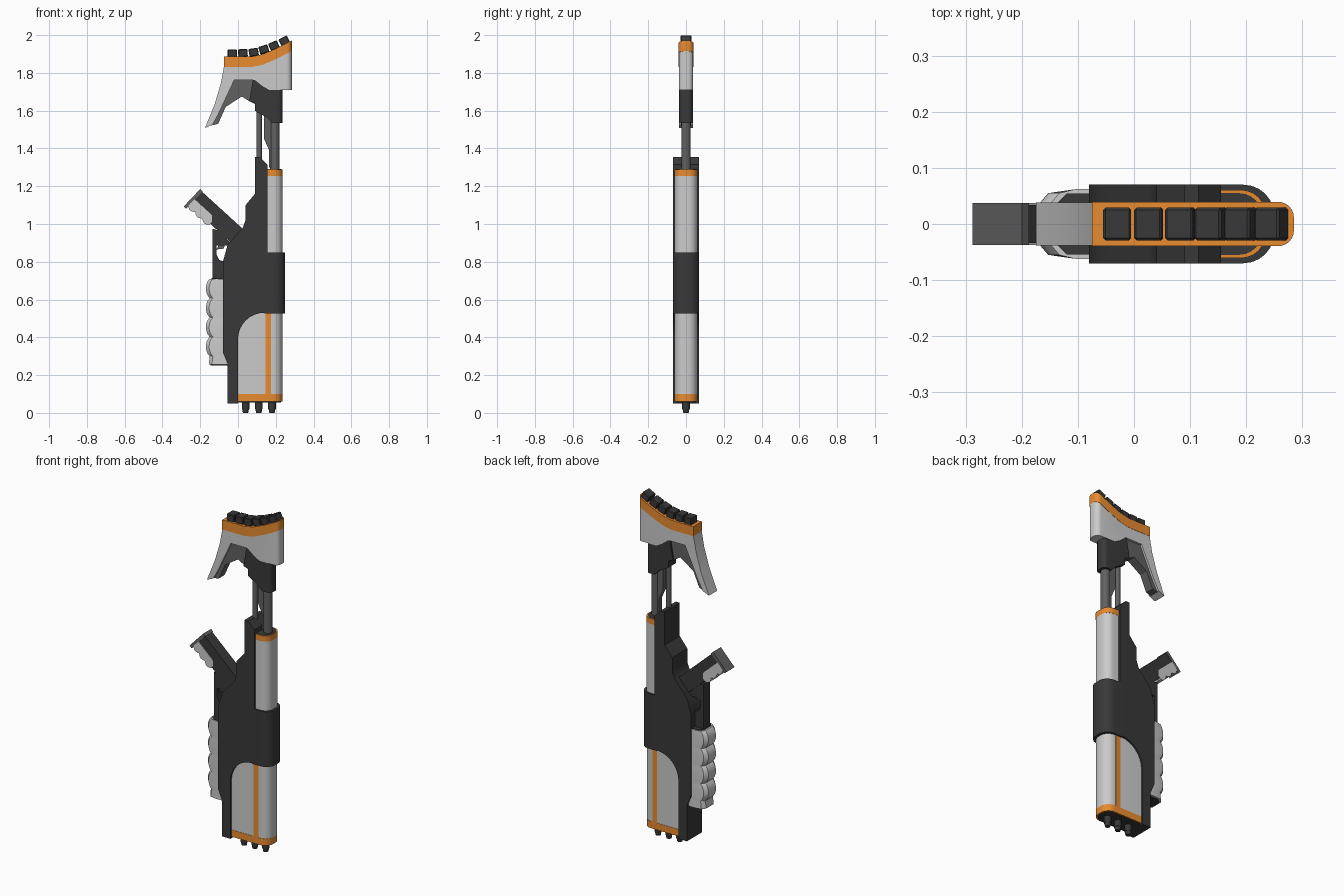
import bpy, bmesh, math
from mathutils import Matrix, Vector

if "Cube" in bpy.data.objects:
    bpy.data.objects.remove(bpy.data.objects["Cube"])


def material(name, rgb):
    m = bpy.data.materials.new(name)
    m.use_nodes = True
    m.diffuse_color = (*rgb, 1)
    m.node_tree.nodes["Principled BSDF"].inputs["Base Color"].default_value = (*rgb, 1)
    return m


DARK = material("dark_metal", (0.04, 0.04, 0.04))
MID = material("mid_metal", (0.12, 0.12, 0.12))
ORANGE = material("orange_trim", (0.8, 0.26, 0.03))
GREY = None


def finish(name, bm, mat):
    bmesh.ops.recalc_face_normals(bm, faces=bm.faces)
    mesh = bpy.data.meshes.new(name)
    bm.to_mesh(mesh)
    bm.free()
    ob = bpy.data.objects.new(name, mesh)
    bpy.context.collection.objects.link(ob)
    if mat:
        mesh.materials.append(mat)
    bpy.ops.object.select_all(action="DESELECT")
    ob.select_set(True)
    bpy.context.view_layer.objects.active = ob
    bpy.ops.object.shade_smooth_by_angle(angle=math.radians(30))
    return ob


def prism(name, pts, half, mat=GREY, round_back=0, chamfer=0):
    """Extrude an xz profile to +-half in y; optionally round its +x corners."""
    bm = bmesh.new()
    face = bm.faces.new([bm.verts.new((x, -half, z)) for x, z in pts])
    new = bmesh.ops.extrude_face_region(bm, geom=[face])["geom"]
    bmesh.ops.translate(bm, vec=(0, 2 * half, 0),
                        verts=[v for v in new if isinstance(v, bmesh.types.BMVert)])
    bmesh.ops.recalc_face_normals(bm, faces=bm.faces)
    back = max(x for x, z in pts) - 1e-4
    front = min(x for x, z in pts) + 1e-4

    def bevel(test, size, segments):
        edges = [e for e in bm.edges if all(test(v.co.x) for v in e.verts)
                 and e.verts[0].co.y * e.verts[1].co.y > 0]
        bmesh.ops.bevel(bm, geom=edges, offset=size, segments=segments,
                        profile=0.5, affect="EDGES")
    if round_back:
        bevel(lambda x: x > back, round_back, 6)
    if chamfer:
        bevel(lambda x: x < front, chamfer, 1)
    return finish(name, bm, mat)


def box(name, x0, x1, z0, z1, half, mat=GREY, **kw):
    return prism(name, [(x0, z0), (x1, z0), (x1, z1), (x0, z1)], half, mat, **kw)


def rod(name, x, z0, z1, r0, r1, mat):
    bm = bmesh.new()
    bmesh.ops.create_cone(bm, cap_ends=True, segments=16, radius1=r0, radius2=r1,
                          depth=z1 - z0, matrix=Matrix.Translation((x, 0, (z0 + z1) / 2)))
    return finish(name, bm, mat)


# Main body shell with arched opening, and the band wrapping the barrel
arch = [(0.14 - 0.14 * math.sin(a), 0.39 + 0.14 * math.cos(a))
        for a in [math.pi / 2 * i / 8 for i in range(9)]]
prism("body_shell", [(0.09, 1.355), (0.115, 1.355), (0.155, 1.315), (0.155, 0.53)] + arch +
      [(0, 0.05), (-0.055, 0.05), (-0.055, 0.26), (-0.08, 0.32), (-0.08, 0.8),
       (-0.055, 0.89), (0.025, 0.98), (0.04, 1.02), (0.04, 1.1), (0.09, 1.16)], 0.07, DARK)
box("body_band", 0.14, 0.25, 0.527, 0.85, 0.07, DARK, round_back=0.055)

# Upper barrel
box("barrel", 0.15, 0.235, 0.84, 1.255, 0.06, round_back=0.045)
box("barrel_ring", 0.15, 0.235, 1.255, 1.288, 0.061, ORANGE, round_back=0.045)
box("barrel_cap", 0.15, 0.229, 1.28, 1.29, 0.055, DARK, round_back=0.042)

# Lower magazine with trim and contact pins
box("magazine", -0.01, 0.235, 0.1, 0.54, 0.06, round_back=0.05)
box("magazine_stripe", 0.145, 0.175, 0.09, 0.53, 0.0615, ORANGE)
box("magazine_trim", -0.003, 0.235, 0.06, 0.1, 0.0615, ORANGE, round_back=0.05)
box("magazine_base", -0.003, 0.227, 0.056, 0.07, 0.053, DARK, round_back=0.045)
for i in range(3):
    x = 0.04 + 0.07 * i
    rod(f"contact_pin_{i + 1}", x, 0.02, 0.06, 0.02, 0.02, DARK)
    rod(f"contact_tip_{i + 1}", x, 0, 0.02, 0.014, 0.018, DARK)

# Ribbed foregrip, lofted from chamfered rings
bm = bmesh.new()
rings = []
steps = 32
levels = [(0.255, -0.16)] + [
    (0.3 + 0.41 * i / steps, -0.155 - 0.02 * abs(math.sin(math.pi * 4 * i / steps)) ** 0.7)
    for i in range(steps + 1)]
for z, x in levels:
    half_ring = [(-0.06, 0.062), (-0.105, 0.062), (x + 0.022, 0.055), (x + 0.005, 0.035)]
    ring = half_ring + [(px, -py) for px, py in reversed(half_ring)]
    rings.append([bm.verts.new((px, py, z)) for px, py in ring])
for a, b in zip(rings, rings[1:]):
    for k in range(len(a)):
        n = (k + 1) % len(a)
        bm.faces.new((a[k], a[n], b[n], b[k]))
bm.faces.new(rings[0])
bm.faces.new(rings[-1])
finish("foregrip", bm, GREY)
box("foregrip_base", -0.145, -0.05, 0.25, 0.26, 0.05, DARK, chamfer=0.02)
box("foregrip_top", -0.14, -0.07, 0.7, 0.714, 0.054, DARK, chamfer=0.02)

# Trigger guard and trigger
prism("trigger_guard", [(-0.07, 0.7), (-0.135, 0.7), (-0.135, 0.975), (-0.1, 0.965),
                        (-0.04, 0.9), (-0.06, 0.885), (-0.115, 0.885), (-0.115, 0.84),
                        (-0.1, 0.81), (-0.07, 0.8)], 0.03, DARK)
prism("trigger", [(-0.1, 0.89), (-0.07, 0.89), (-0.075, 0.87), (-0.115, 0.865)], 0.012, MID)

# Pistol grip: core, ribbed insert and butt plate along a slanted axis
butt = Vector((-0.2, 1.185))
along = Vector((0.225, -0.205)).normalized()
across = Vector((-0.09, -0.095)).normalized()


def slanted(pairs):
    return [tuple(butt + along * s + across * t) for s, t in pairs]


prism("pistol_grip", slanted([(0.015, 0.004), (0.32, 0.004), (0.32, 0.1), (0.17, 0.1),
                              (0.14, 0.085), (0.015, 0.085)]), 0.034, DARK)
ribs = [(0.015 + 0.15 * i / 18, 0.108 + 0.012 * abs(math.sin(math.pi * i / 6)))
        for i in range(19)]
prism("pistol_grip_insert", slanted([(0.015, 0.06)] + ribs + [(0.165, 0.085), (0.14, 0.06)]),
      0.037)
prism("pistol_grip_butt", slanted([(0, 0), (0.018, 0), (0.018, 0.128), (0, 0.128)]), 0.037, MID)

# Sliding rods between body and stock
rod("thin_rod", 0.112, 1.3, 1.65, 0.014, 0.014, MID)
rod("thick_rod", 0.195, 1.27, 1.6, 0.025, 0.025, MID)
prism("rod_plate", [(0.138, 1.6), (0.2, 1.6), (0.2, 1.3), (0.165, 1.3), (0.165, 1.39),
                    (0.138, 1.45)], 0.014, MID)

# Stock neck, shoulder piece, hook and web
prism("stock_neck", [(0.08, 1.77), (0.235, 1.77), (0.235, 1.535), (0.18, 1.535),
                     (0.15, 1.565), (0.09, 1.6), (0.09, 1.64), (0.06, 1.65)],
      0.035, DARK, round_back=0.025)
lower_edge = [(-0.075, 1.83), (0.07, 1.83), (0.13, 1.843), (0.19, 1.868), (0.285, 1.915)]
prism("stock_shoulder", lower_edge + [(0.285, 1.71), (0.165, 1.71), (0.13, 1.73), (0.09, 1.762),
                                      (-0.02, 1.762), (-0.105, 1.58), (-0.135, 1.525),
                                      (-0.175, 1.508), (-0.125, 1.63), (-0.092, 1.74)],
      0.038, round_back=0.028)
prism("stock_web", [(-0.03, 1.765), (0.1, 1.765), (0.1, 1.63), (0.06, 1.65), (0.02, 1.675),
                    (-0.065, 1.62), (-0.105, 1.53), (-0.14, 1.522)], 0.026, MID)

# Orange butt trim following the shoulder curve
upper_edge = [(x, z + 0.056) for x, z in lower_edge]
prism("stock_trim", lower_edge + upper_edge[::-1], 0.0395, ORANGE, round_back=0.028)

# Recoil pad blocks tilted along the curve
blocks = [(-0.03, 1.903, 0), (0.026, 1.905, 3), (0.083, 1.909, 9),
          (0.137, 1.924, 17), (0.19, 1.944, 23), (0.245, 1.969, 27)]
for i, (x, z, deg) in enumerate(blocks):
    bm = bmesh.new()
    place = (Matrix.Translation((x, 0, z)) @ Matrix.Rotation(-math.radians(deg), 4, "Y")
             @ Matrix.Diagonal((0.05, 0.058, 0.042, 1)))
    bmesh.ops.create_cube(bm, size=1, matrix=place)
    bmesh.ops.bevel(bm, geom=bm.edges[:], offset=0.004, segments=1, affect="EDGES")
    finish(f"recoil_pad_{i + 1}", bm, DARK)
